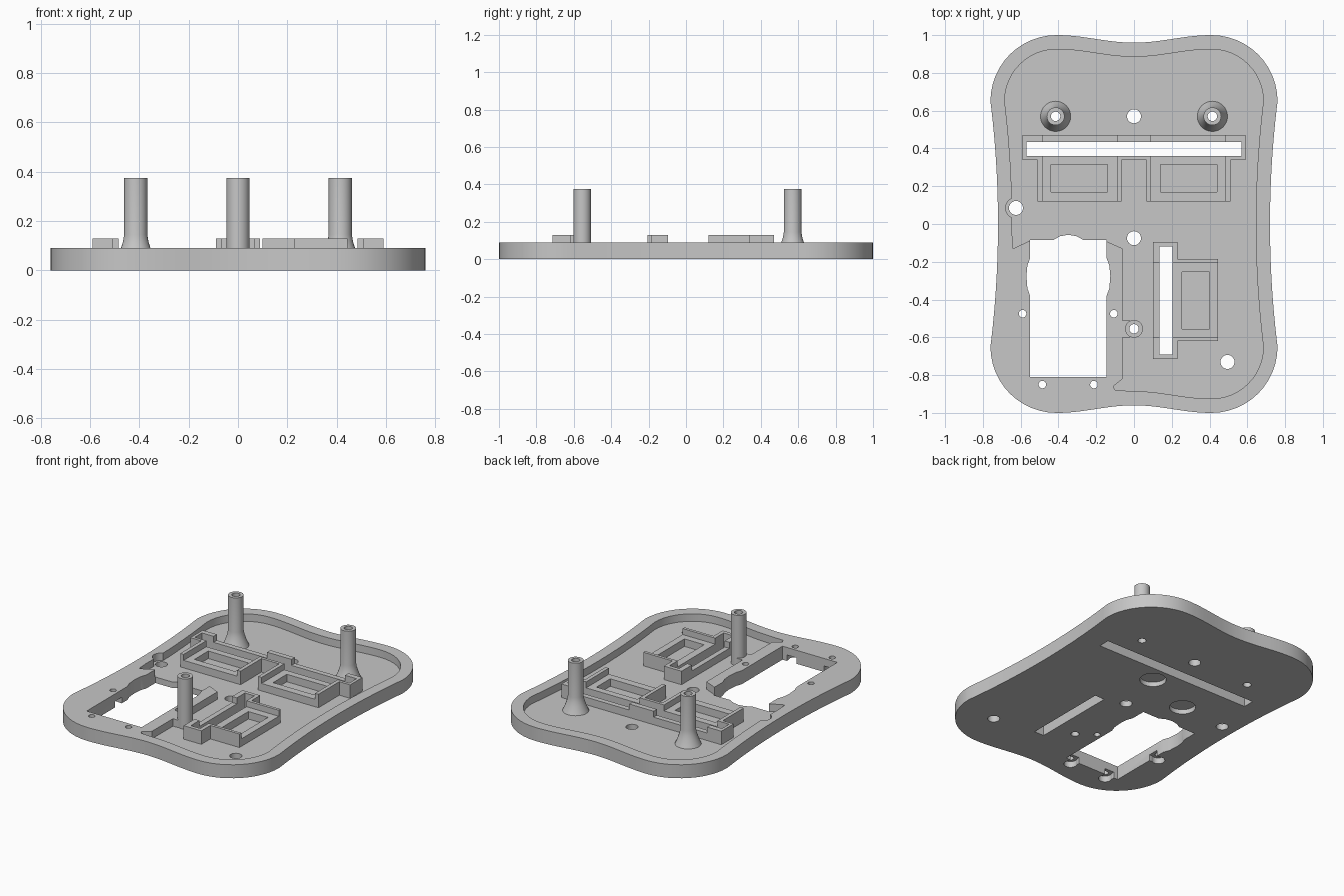
import bpy, bmesh
from math import sin, cos, pi, radians

cube = bpy.data.objects.get("Cube")
if cube:
    bpy.data.objects.remove(cube, do_unlink=True)

FLOOR, RIM, WALL, TOP = 0.04, 0.09, 0.13, 0.375

grey = bpy.data.materials.new("plain_grey")
grey.use_nodes = True
colour = (0.57, 0.57, 0.57, 1)
grey.diffuse_color = colour
grey.node_tree.nodes["Principled BSDF"].inputs["Base Color"].default_value = colour


def finish(name, bm):
    bmesh.ops.recalc_face_normals(bm, faces=bm.faces)
    mesh = bpy.data.meshes.new(name)
    bm.to_mesh(mesh)
    bm.free()
    mesh.materials.append(grey)
    ob = bpy.data.objects.new(name, mesh)
    bpy.context.collection.objects.link(ob)
    return ob


def prism(name, pts, z0, z1):
    bm = bmesh.new()
    low = [bm.verts.new((x, y, z0)) for x, y in pts]
    high = [bm.verts.new((x, y, z1)) for x, y in pts]
    bm.faces.new(low[::-1])
    bm.faces.new(high)
    for i in range(len(pts)):
        bm.faces.new((low[i - 1], low[i], high[i], high[i - 1]))
    return finish(name, bm)


def box(x0, x1, y0, y1, z0=-1, z1=1):
    return prism("cutter", [(x0, y0), (x1, y0), (x1, y1), (x0, y1)], z0, z1)


def disc(x, y, r, z0=-1, z1=1, n=32):
    ring = [(x + r * cos(2 * pi * i / n), y + r * sin(2 * pi * i / n)) for i in range(n)]
    return prism("cutter", ring, z0, z1)


def cut(ob, cutter):
    cutter.hide_render = True
    mod = ob.modifiers.new("cut", 'BOOLEAN')
    mod.operation, mod.solver, mod.object = 'DIFFERENCE', 'EXACT', cutter
    bpy.context.view_layer.objects.active = ob
    bpy.ops.object.modifier_apply(modifier=mod.name)
    bpy.data.objects.remove(cutter, do_unlink=True)


def lathe(name, profile, x, y, n=32):
    bm = bmesh.new()
    rings = [[bm.verts.new((x + r * cos(2 * pi * i / n), y + r * sin(2 * pi * i / n), z))
              for i in range(n)] for r, z in profile]
    for a, b in zip(rings, rings[1:] + rings[:1]):
        for i in range(n):
            j = (i + 1) % n
            bm.faces.new((a[i], a[j], b[j], b[i]))
    return finish(name, bm)


def outline(inset=0.0):
    """Waisted rounded outline, counterclockwise from the front centre."""
    r, c, d = 0.35 - inset, 0.41, 0.65
    n = 12
    q = [(c * i / n, 0.96 - inset + 0.02 * (1 - cos(pi * i / n))) for i in range(n)]
    q += [(c + r * sin(pi / 2 * i / n), d + r * cos(pi / 2 * i / n)) for i in range(n)]
    q += [(0.72 - inset + 0.04 * (1 - i / n) ** 2, d * (1 - i / n)) for i in range(n + 1)]
    right = [(x, -y) for x, y in q] + q[-2::-1]
    return right + [(-x, y) for x, y in right[-2:0:-1]]


# Base plate with a recessed floor that leaves the battery corner at full height
plate = prism("base_plate", outline(), 0, RIM)
recess = [p for p in outline(0.075) if p[0] > -0.01 or p[1] > -0.1]
recess += [(-0.64, -0.13), (-0.545, -0.085), (-0.5, -0.12), (-0.2, -0.12), (-0.15, -0.09),
           (-0.06, -0.13), (-0.06, -0.51), (-0.02, -0.51), (-0.02, -0.6), (-0.06, -0.6),
           (-0.06, -0.82), (-0.11, -0.86), (-0.1, -0.88)]
cut(plate, prism("cutter", recess, FLOOR, 1))
cut(plate, disc(-0.625, 0.085, 0.055, FLOOR))

# Battery opening with bulged sides and top
half = [(0.2025, -0.81), (0.2025, -0.38), (0.217, -0.34), (0.222, -0.275), (0.217, -0.22),
        (0.2025, -0.18), (0.2025, -0.085), (0.08, -0.085), (0.045, -0.065), (0, -0.057)]
opening = half + [(-x, y) for x, y in half[-2::-1]]
cut(plate, prism("cutter", [(x - 0.3475, y) for x, y in opening], -1, 1))

# Screw holes, post bores and wheel slots
for x, y, r in [(0, 0.57, 0.037), (0, -0.075, 0.037), (0.495, -0.73, 0.037),
                (-0.625, 0.085, 0.037), (-0.415, 0.57, 0.025), (0.415, 0.57, 0.025),
                (0, -0.555, 0.025), (-0.59, -0.475, 0.02), (-0.107, -0.475, 0.02),
                (-0.485, -0.85, 0.02), (-0.212, -0.85, 0.02)]:
    cut(plate, disc(x, y, r))
REAR_SLOT = (-0.57, 0.57, 0.36, 0.435)
SIDE_SLOT = (0.135, 0.205, -0.69, -0.12)
for slot in (REAR_SLOT, SIDE_SLOT):
    cut(plate, box(*slot))

# Round blind sockets and nut slots underneath
for x, y in [(0.06, 0.25), (-0.29, 0.11)]:
    cut(plate, disc(x, y, 0.08, -1, 0.03))
for x, y in [(-0.485, -0.85), (-0.212, -0.85)]:
    cut(plate, disc(x, y, 0.04, -1, FLOOR))
    cut(plate, box(x - 0.035, x + 0.035, y, -0.78, -1, FLOOR))
cut(plate, disc(-0.59, -0.475, 0.04, -1, FLOOR))
cut(plate, box(-0.59, -0.52, -0.51, -0.44, -1, FLOOR))

# Rear double mount: low shelves with windows between high end walls
half = [(0.065, 0.34), (0.065, 0.12), (0.51, 0.12), (0.51, 0.34), (0.59, 0.34), (0.59, 0.47)]
rear = prism("rear_mount", half + [(-x, y) for x, y in half[::-1]], FLOOR, WALL)
for a, b, c, d in [(0.09, 0.485, 0.14, 0.44), (-0.485, -0.09, -0.44, -0.14)]:
    cut(rear, box(a, b, 0, 0.6, RIM))
    cut(rear, box(c, d, 0.17, 0.315))
cut(rear, box(*REAR_SLOT))

# Side mount, turned a quarter
side = prism("side_mount", [(0.1, -0.715), (0.23, -0.715), (0.23, -0.62), (0.445, -0.62),
                            (0.445, -0.185), (0.23, -0.185), (0.23, -0.095), (0.1, -0.095)],
             FLOOR, WALL)
cut(side, box(0, 0.6, -0.6, -0.205, RIM))
cut(side, box(0.255, 0.4, -0.555, -0.255))
cut(side, box(*SIDE_SLOT))

# Tubular posts, the rear pair flared at the foot
flare = [(0.08, FLOOR), (0.069, 0.065), (0.06, 0.09), (0.052, 0.115), (0.047, 0.145)]
tube = [(0.047, TOP), (0.025, TOP), (0.025, FLOOR)]
posts = [lathe("rear_left_post", flare + tube, 0.415, 0.57),
         lathe("rear_right_post", flare + tube, -0.415, 0.57),
         lathe("front_post", [(0.047, FLOOR)] + tube, 0, -0.555)]

# Smooth curved walls, sharp edges
bpy.ops.object.select_all(action='DESELECT')
for ob in [plate, rear, side] + posts:
    ob.select_set(True)
bpy.context.view_layer.objects.active = plate
bpy.ops.object.shade_smooth_by_angle(angle=radians(30))
